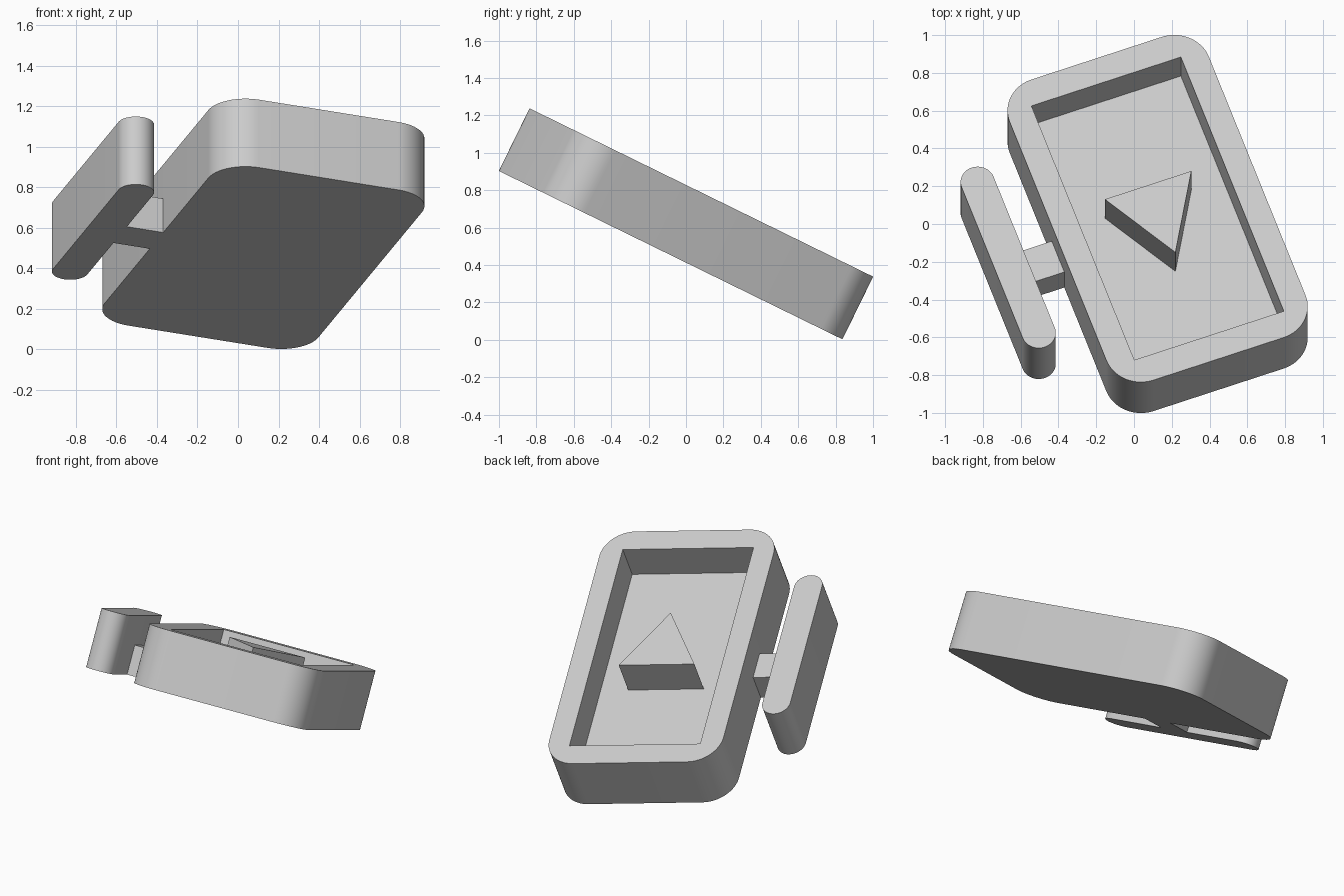
import bpy
import bmesh
from math import radians, sin, cos, pi
from mathutils import Matrix

cube = bpy.data.objects.get("Cube")
if cube:
    bpy.data.objects.remove(cube)

# Single grey material
grey = bpy.data.materials.new("light_grey")
grey.use_nodes = True
colour = (0.6, 0.6, 0.6, 1)
grey.diffuse_color = colour
grey.node_tree.nodes["Principled BSDF"].inputs["Base Color"].default_value = colour

# Shared pose: parts are laid out flat, then turned and tilted together
POSE = (Matrix.Translation((0, 0, 0.62)) @ Matrix.Rotation(radians(-26.1), 4, "X")
        @ Matrix.Translation((0.125, 0, 0)) @ Matrix.Rotation(radians(20), 4, "Z"))
HALF = 0.1865     # half thickness of the slab
FLOOR = -0.042    # height of the recess floor


def rounded(hx, hy, r, cx=0, steps=16):
    """Outline of a rounded rectangle."""
    pts = []
    for i, (sx, sy) in enumerate([(1, 1), (-1, 1), (-1, -1), (1, -1)]):
        for k in range(steps + 1):
            a = (i + k / steps) * pi / 2
            pts.append((cx + sx * (hx - r) + r * cos(a), sy * (hy - r) + r * sin(a)))
    return pts


def box(x0, x1, hy):
    return [(x0, -hy), (x1, -hy), (x1, hy), (x0, hy)]


def prism(name, outline, z0, z1):
    """Extrude an outline from z0 to z1."""
    bm = bmesh.new()
    face = bm.faces.new([bm.verts.new((x, y, z0)) for x, y in outline])
    top = bmesh.ops.extrude_face_region(bm, geom=[face])["geom"]
    verts = [v for v in top if isinstance(v, bmesh.types.BMVert)]
    bmesh.ops.translate(bm, vec=(0, 0, z1 - z0), verts=verts)
    bmesh.ops.remove_doubles(bm, verts=bm.verts, dist=1e-5)
    bmesh.ops.recalc_face_normals(bm, faces=bm.faces)
    mesh = bpy.data.meshes.new(name)
    bm.to_mesh(mesh)
    bm.free()
    mesh.materials.append(grey)
    ob = bpy.data.objects.new(name, mesh)
    bpy.context.collection.objects.link(ob)
    ob.matrix_world = POSE
    return ob


# Tray body with a square-cornered recess
body = prism("tray_body", rounded(0.561, 0.943, 0.195), -HALF, HALF)
cutter = prism("recess_cutter", box(-0.421, 0.421, 0.797), FLOOR, HALF + 0.2)
cutter.hide_render = True
cut = body.modifiers.new("recess", "BOOLEAN")
cut.operation = "DIFFERENCE"
cut.solver = "EXACT"
cut.object = cutter
bpy.context.view_layer.update()
body.data = bpy.data.meshes.new_from_object(
    body.evaluated_get(bpy.context.evaluated_depsgraph_get()))
body.modifiers.clear()
bpy.data.objects.remove(cutter)

# Raised triangle, level with the rim
R = 0.281
triangle = prism("triangle_block",
                 [(R * cos(a), 0.006 + R * sin(a)) for a in (pi / 6, 5 * pi / 6, 1.5 * pi)],
                 FLOOR - 0.01, HALF)

# Side bar with round ends, and the block joining it to the body
bar = prism("side_bar", rounded(0.09, 0.563, 0.09, cx=-0.842), -HALF, HALF)
link = prism("bar_link", box(-0.77, -0.55, 0.097), -HALF, 0)

# Smooth the round corners, keep the edges sharp
bpy.ops.object.select_all(action="DESELECT")
for ob in (body, bar):
    ob.select_set(True)
bpy.context.view_layer.objects.active = body
bpy.ops.object.shade_smooth_by_angle(angle=radians(30))
